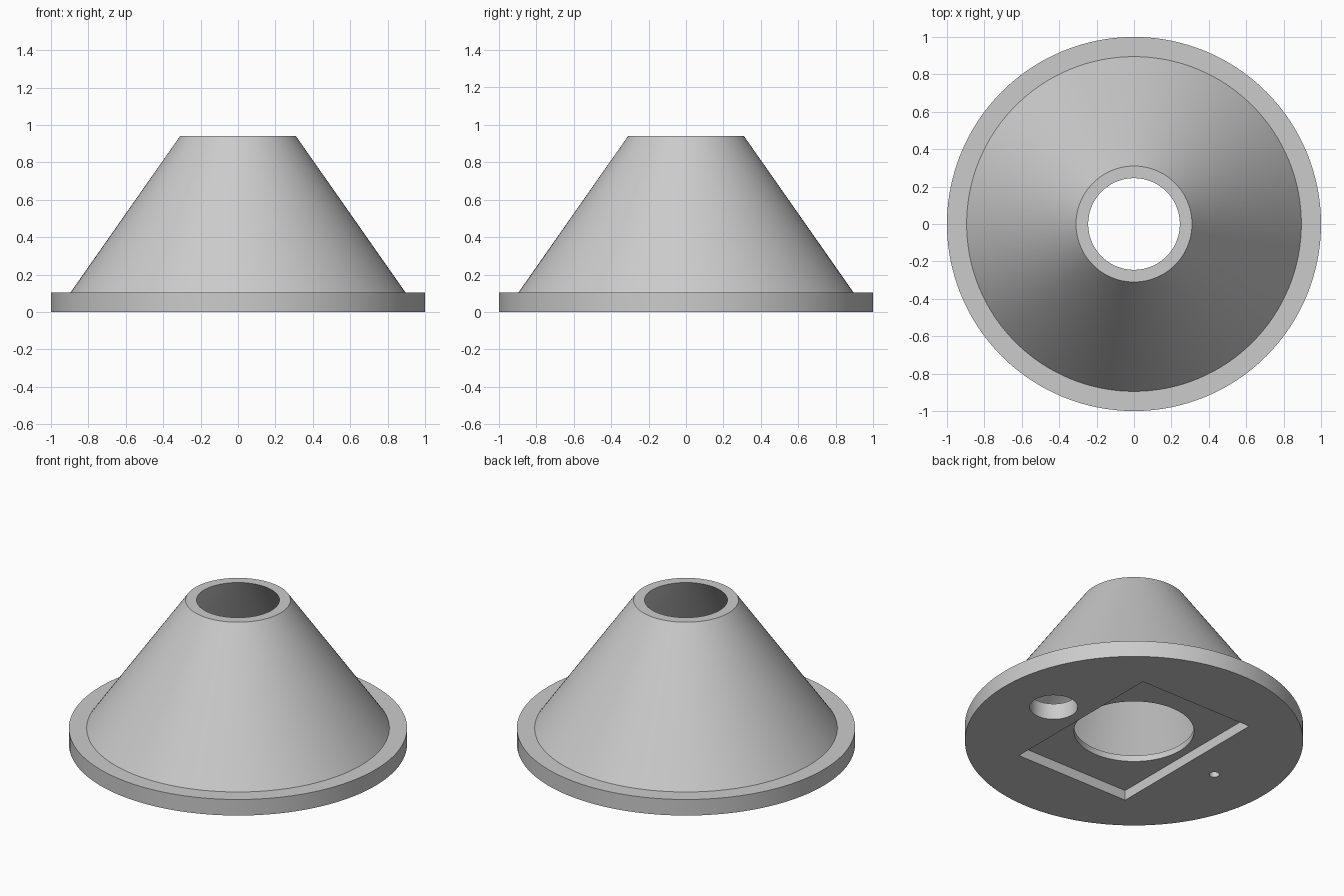
import bpy
import bmesh
from math import radians, tau
from mathutils import Matrix, Vector

cube = bpy.data.objects.get("Cube")
if cube:
    bpy.data.objects.remove(cube, do_unlink=True)

grey = bpy.data.materials.new("plain grey")
grey.use_nodes = True
colour = (0.6, 0.6, 0.6, 1)
grey.diffuse_color = colour
grey.node_tree.nodes["Principled BSDF"].inputs["Base Color"].default_value = colour

SEGMENTS = 128
PLATE_TOP = 0.105
TOP = 0.94


def finish(name, bm):
    bmesh.ops.recalc_face_normals(bm, faces=bm.faces)
    mesh = bpy.data.meshes.new(name)
    bm.to_mesh(mesh)
    bm.free()
    mesh.materials.append(grey)
    obj = bpy.data.objects.new(name, mesh)
    bpy.context.collection.objects.link(obj)
    return obj


def lathe(name, profile):
    """Revolve a closed (radius, height) profile around z."""
    bm = bmesh.new()
    verts = [bm.verts.new((r, 0, z)) for r, z in profile]
    edges = [bm.edges.new((a, b)) for a, b in zip(verts, verts[1:] + verts[:1])]
    bmesh.ops.spin(bm, geom=verts + edges, cent=(0, 0, 0), axis=(0, 0, 1),
                   angle=tau, steps=SEGMENTS, use_duplicate=False)
    bmesh.ops.remove_doubles(bm, verts=bm.verts, dist=1e-5)
    return finish(name, bm)


def round_cutter(name, x, radius):
    bm = bmesh.new()
    bmesh.ops.create_cone(bm, cap_ends=True, segments=64, radius1=radius,
                          radius2=radius, depth=0.22,
                          matrix=Matrix.Translation((x, 0, 0.01)))
    return finish(name, bm)


def box_cutter(name, half_x, half_y, depth):
    bm = bmesh.new()
    bmesh.ops.create_cube(bm, size=2)
    bmesh.ops.scale(bm, vec=Vector((half_x, half_y, depth)), verts=bm.verts)
    return finish(name, bm)


# Hollow cone standing on a flanged plate with a central opening
body = lathe("flanged_hollow_cone", [
    (0.355, 0), (1, 0), (1, PLATE_TOP), (0.895, PLATE_TOP),
    (0.31, TOP), (0.245, TOP), (0.825, PLATE_TOP), (0.355, PLATE_TOP)])

# Underside pocket and the two holes through the plate
cutters = [box_cutter("pocket_cutter", 0.41, 0.57, 0.065),
           round_cutter("large_hole_cutter", 0.62, 0.142),
           round_cutter("small_hole_cutter", -0.62, 0.03)]

bpy.ops.object.select_all(action="DESELECT")
body.select_set(True)
bpy.context.view_layer.objects.active = body
for cutter in cutters:
    cutter.hide_render = True
    cut = body.modifiers.new(cutter.name, "BOOLEAN")
    cut.operation = "DIFFERENCE"
    cut.solver = "EXACT"
    cut.object = cutter
    bpy.ops.object.modifier_apply(modifier=cut.name)
    bpy.data.objects.remove(cutter, do_unlink=True)

bpy.ops.object.shade_smooth_by_angle(angle=radians(30))
